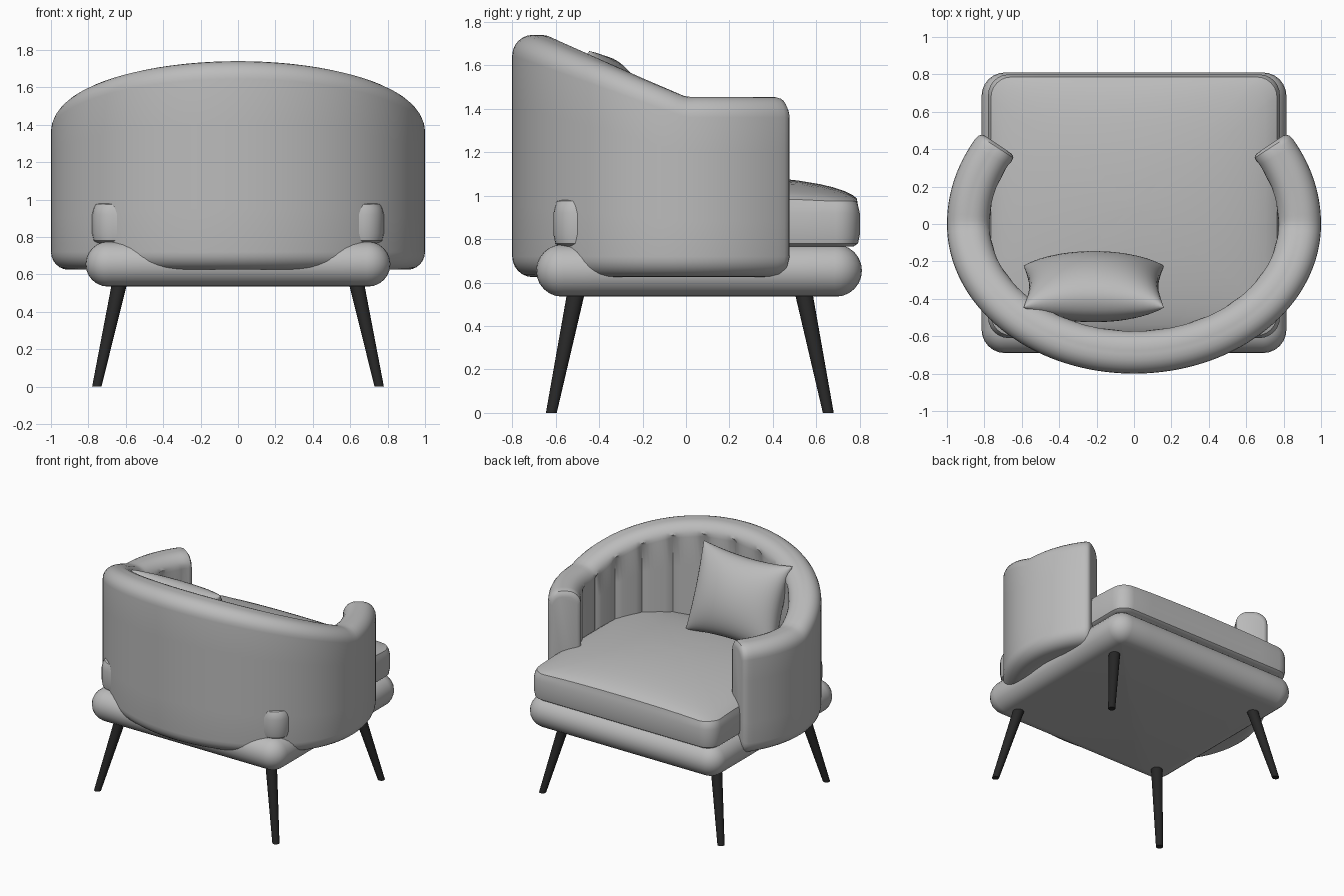
import bpy, math
from mathutils import Vector

if "Cube" in bpy.data.objects:
    bpy.data.objects.remove(bpy.data.objects["Cube"])


def material(name, rgb):
    m = bpy.data.materials.new(name)
    m.diffuse_color = (*rgb, 1)
    m.use_nodes = True
    m.node_tree.nodes["Principled BSDF"].inputs["Base Color"].default_value = m.diffuse_color
    return m


FABRIC = material("grey fabric", (0.5, 0.5, 0.5))
DARK = material("black wood", (0.02, 0.02, 0.02))


def make(name, verts, faces, mat, angle=40):
    me = bpy.data.meshes.new(name)
    me.from_pydata(verts, [], faces)
    me.materials.append(mat)
    me.polygons.foreach_set("use_smooth", [True] * len(me.polygons))
    me.set_sharp_from_angle(angle=math.radians(angle))
    ob = bpy.data.objects.new(name, me)
    bpy.context.collection.objects.link(ob)
    return ob


def loft(name, loops, mat, angle=40):
    """Skin equal-length closed loops and cap both ends."""
    n = len(loops[0])
    verts = [p for lp in loops for p in lp]
    faces = [tuple(range(n))[::-1]]
    for i in range(len(loops) - 1):
        for j in range(n):
            k = (j + 1) % n
            faces.append((i * n + j, i * n + k, (i + 1) * n + k, (i + 1) * n + j))
    faces.append(tuple(range((len(loops) - 1) * n, len(loops) * n)))
    return make(name, verts, faces, mat, angle)


def round_rect(hx, hy, r, seg=6, side=8):
    """Counter-clockwise rounded rectangle with subdivided sides."""
    pts = []
    for q, (sx, sy) in enumerate([(1, 1), (-1, 1), (-1, -1), (1, -1)]):
        for i in range(seg + 1):
            a = math.pi / 2 * (q + i / seg)
            pts.append(Vector((sx * (hx - r) + r * math.cos(a), sy * (hy - r) + r * math.sin(a))))
    out = []
    for i, p in enumerate(pts):
        out.append(p)
        if i % (seg + 1) == seg:
            nxt = pts[(i + 1) % len(pts)]
            out += [p.lerp(nxt, k / side) for k in range(1, side)]
    return out


# base: soft slab with half-round edges
loops, R = [], 0.12
for i in range(13):
    a = -math.pi / 2 + math.pi * i / 12
    d = R * (1 - math.cos(a))
    loops.append([(p.x, p.y + 0.06, 0.655 + R * math.sin(a))
                  for p in round_rect(0.815 - d, 0.75 - d, 0.125 - d)])
loft("base", loops, FABRIC)

# seat cushion: upright band with a domed top
HX, HY, CY = 0.78, 0.705, 0.095
loops = []
for d, z in [(0.03, 0.765), (0.008, 0.78), (0, 0.82), (0, 0.92), (0.008, 0.955)]:
    loops.append([(p.x, p.y + CY, z) for p in round_rect(HX - d, HY - d, 0.11 - d)])
for s in [0.98, 0.95, 0.9, 0.83, 0.74, 0.6, 0.4, 0.2, 0.02]:
    lp = []
    for p in round_rect(HX, HY, 0.11):
        u, v = p.x * s / HX, p.y * s / HY
        lp.append((p.x * s, p.y * s + CY, 0.955 + 0.14 * ((1 - u * u) * (1 - v * v)) ** 0.45))
    loops.append(lp)
loft("seat_cushion", loops, FABRIC, 35)


# curved back and arms: rounded section swept round an oval, fluted inside
def shell_section(t, inset, groove):
    c, s = math.cos(t), math.sin(t)
    front = s > 0
    outer = Vector((c, s * (0.86 if front else 0.80)))
    inner = Vector((0.77 * c, s * (0.635 if front else 0.57)))
    mid, half = (outer + inner) / 2, 0.115
    top = 1.455 + max(0, -mid.y) * 0.416 - 1.5 * inset
    bot = 0.625 + 2 * inset
    w = half - inset
    pts = []
    for d, z in round_rect(w, (top - bot) / 2, 0.095 - inset, 6, 4):
        if d < -w + 0.001:
            d += groove
        q = mid + (outer - mid) * (d / half)
        pts.append((q.x, q.y, z + (top + bot) / 2))
    return pts


END, CH, SUB = math.radians(34.7), 14, 8
T0, T1 = END, -math.pi - END
sections = [shell_section(T0 - o, e, 0) for o, e in [(0, 0.03), (0.006, 0.015), (0.02, 0.004)]]
for k in range(CH * SUB + 1):
    f = k / (CH * SUB)
    t = (T0 - 0.05) + (T1 - T0 + 0.1) * f
    g = 0 if k in (0, CH * SUB) else 0.025 * (1 - abs(math.sin(math.pi * k / SUB)) ** 0.4)
    sections.append(shell_section(t, 0, g))
sections += [shell_section(T1 + o, e, 0) for o, e in [(0.02, 0.004), (0.006, 0.015), (0, 0.03)]]
loft("curved_back", sections, FABRIC, 40)

# throw pillow leaning on the back
N = 24
origin = Vector((-0.215, -0.335, 1.365))
ax = Vector((1, 0, 0))
up = Vector((0, -0.22, 0.6)).normalized()
nrm = up.cross(ax).normalized()
verts, faces = [], []
for side in (1, -1):
    b = len(verts)
    for i in range(N + 1):
        for j in range(N + 1):
            u = math.sin(math.pi / 2 * (2 * i / N - 1))
            v = math.sin(math.pi / 2 * (2 * j / N - 1))
            x = 0.375 * u * (1 - 0.08 * (1 - v * v))
            y = 0.32 * v * (1 - 0.1 * (1 - u * u))
            h = 0.17 * max(0, (1 - u * u) * (1 - v * v)) ** 0.45
            verts.append(origin + ax * x + up * y + nrm * (side * h))
    for i in range(N):
        for j in range(N):
            a = b + i * (N + 1) + j
            f = (a, a + N + 1, a + N + 2, a + 1)
            faces.append(f if side < 0 else f[::-1])
pillow = make("throw_pillow", verts, faces, FABRIC, 60)
# face the pillow surface outward
import bmesh
for ob in list(bpy.context.collection.objects):
    bm = bmesh.new()
    bm.from_mesh(ob.data)
    bmesh.ops.remove_doubles(bm, verts=bm.verts, dist=0.0001)
    bmesh.ops.recalc_face_normals(bm, faces=bm.faces)
    bm.to_mesh(ob.data)
    bm.free()

# splayed tapered legs
for label, yb, yt in [("back", -0.62, -0.505), ("front", 0.655, 0.54)]:
    for tag, sx in [("left", -1), ("right", 1)]:
        lo, hi = Vector((sx * 0.755, yb, 0)), Vector((sx * 0.632, yt, 0.56))
        loops = [[(c.x + r * math.cos(a), c.y + r * math.sin(a), c.z)
                  for a in [2 * math.pi * k / 20 for k in range(20)]]
                 for c, r in ((lo, 0.025), (hi, 0.041))]
        loft(f"{label}_{tag}_leg", loops, DARK, 40)
